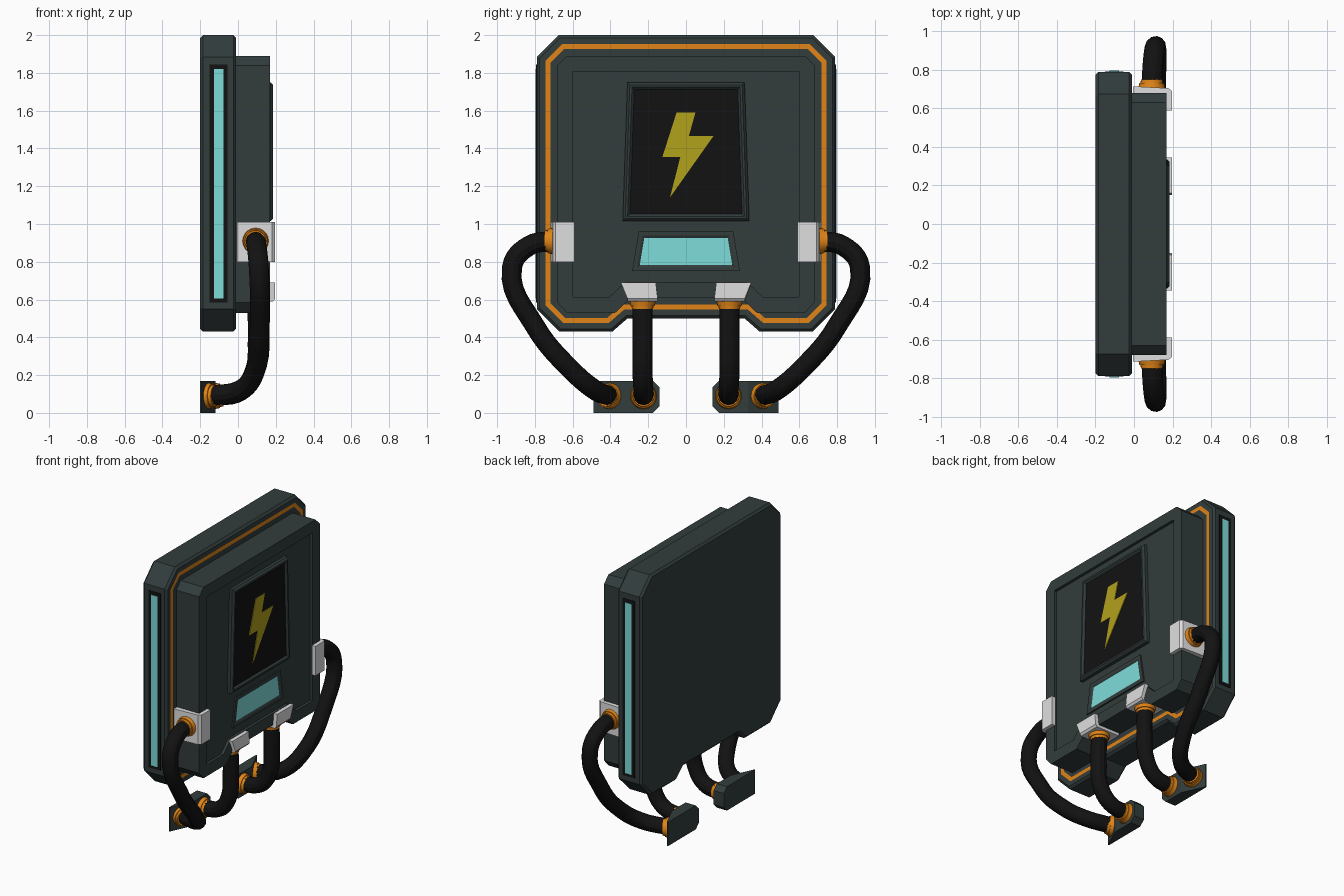
import bpy, bmesh
from mathutils import Vector

cube = bpy.data.objects.get("Cube")
if cube:
    bpy.data.objects.remove(cube)


def material(name, rgb):
    m = bpy.data.materials.new(name)
    m.use_nodes = True
    m.diffuse_color = (*rgb, 1)
    bsdf = next(n for n in m.node_tree.nodes if n.type == 'BSDF_PRINCIPLED')
    bsdf.inputs["Base Color"].default_value = (*rgb, 1)
    return m


SLATE = material("dark slate", (0.032, 0.045, 0.045))
BLACK = material("black", (0.006, 0.006, 0.006))
ORANGE = material("orange", (0.75, 0.23, 0.008))
CYAN = material("cyan", (0.21, 0.72, 0.70))
WHITE = material("light grey", (0.74, 0.74, 0.74))
YELLOW = material("yellow", (0.45, 0.36, 0.012))


def finish(bm, name, mats, mirror=False):
    mesh = bpy.data.meshes.new(name)
    bm.to_mesh(mesh)
    bm.free()
    for m in mats:
        mesh.materials.append(m)
    ob = bpy.data.objects.new(name, mesh)
    bpy.context.collection.objects.link(ob)
    if mirror:
        add_mirror(ob)
    return ob


def add_mirror(ob):
    mod = ob.modifiers.new("Mirror", 'MIRROR')
    mod.use_axis = (False, True, False)
    mod.use_mirror_merge = False


def prism(points, axis, lo, hi):
    """Extrude a 2D outline along an axis from lo to hi."""
    place = {'x': lambda a, b, d: (d, a, b),
             'y': lambda a, b, d: (a, d, b),
             'z': lambda a, b, d: (a, b, d)}[axis]
    bm = bmesh.new()
    rings = [[bm.verts.new(place(a, b, d)) for a, b in points] for d in (lo, hi)]
    for ring in rings:
        bm.faces.new(ring)
    n = len(points)
    for i in range(n):
        j = (i + 1) % n
        bm.faces.new((rings[0][i], rings[0][j], rings[1][j], rings[1][i]))
    bmesh.ops.recalc_face_normals(bm, faces=bm.faces)
    return bm


def end_face(bm, sign=1):
    bm.faces.ensure_lookup_table()
    return max(bm.faces, key=lambda f: sign * f.calc_center_median().x + f.normal.x * sign)


def inset(bm, face, width, depth=0.0):
    return bmesh.ops.inset_region(bm, faces=[face], thickness=width, depth=depth,
                                  use_even_offset=True, use_boundary=True)["faces"]


def sink(bm, face, depth):
    """Push a face straight in, leaving upright walls."""
    new = bmesh.ops.extrude_discrete_faces(bm, faces=[face])["faces"][0]
    bmesh.ops.translate(bm, verts=new.verts, vec=(-depth, 0, 0))
    return new


def symmetric(half):
    return half + [(-y, z) for y, z in reversed(half)]


# Back panel with bevelled rims and an orange line around the front
bm = prism(symmetric([(.31, .50), (.39, .43), (.67, .43), (.79, .55),
                      (.79, 1.885), (.675, 2.0)]), 'x', -.185, -.025)
inset(bm, end_face(bm, -1), .015, .015)
front = end_face(bm)
inset(bm, front, .015, .015)
inset(bm, front, .032)
for f in inset(bm, front, .026):
    f.material_index = 1
finish(bm, "back_panel", [SLATE, ORANGE])

# Front housing with a recessed face
bm = prism(symmetric([(.29, .61), (.375, .53), (.63, .53), (.68, .585),
                      (.68, 1.84), (.63, 1.89)]), 'x', -.012, .17)
front = end_face(bm)
inset(bm, front, .082)
sink(bm, front, .02)
finish(bm, "front_housing", [SLATE])

# Screen in a raised, bevelled frame
bm = prism(symmetric([(.335, 1.015), (.31, 1.75)]), 'x', .14, .172)
front = end_face(bm)
inset(bm, front, .013, .013)
inset(bm, front, .012)
inset(bm, front, .012, -.012)
front.material_index = 1
finish(bm, "screen", [SLATE, BLACK])

# Lightning symbol on the screen
bolt = [(-.05, 1.59), (.05, 1.59), (.015, 1.465), (.145, 1.465),
        (-.085, 1.14), (-.03, 1.355), (-.125, 1.355)]
finish(prism(bolt, 'x', .172, .177), "lightning_symbol", [YELLOW])

# Small lit window below the screen
bm = prism(symmetric([(.285, .75), (.25, .96)]), 'x', .14, .16)
front = end_face(bm)
inset(bm, front, .022)
inset(bm, front, .012, -.006)
front.material_index = 1
finish(bm, "lit_window", [SLATE, CYAN])

# Light strips on both sides of the back panel
for name, x0, x1, z0, z1, out, mat in (
        ("strip_frame", -.15, -.055, .585, 1.845, .793, BLACK),
        ("light_strip", -.127, -.078, .605, 1.82, .796, CYAN)):
    outline = [(x0, z0), (x1, z0), (x1, z1), (x0, z1)]
    finish(prism(outline, 'y', .785, out), name, [mat], True)

# Angled clamps wrapping the housing's sides
outline = [(-.005, .675), (-.005, .715), (.18, .705), (.197, .69),
           (.197, .59), (.168, .59), (.168, .675)]
finish(prism(outline, 'z', .80, 1.01), "side_clamp", [WHITE], True)

# Angled clamps wrapping the housing's lower edge, skewed outward at the top
outline = [(0, .615), (0, .59), (.185, .59), (.197, .605),
           (.197, .69), (.168, .69), (.168, .615)]
bm = prism(outline, 'y', .15, .31)
for v in bm.verts:
    if v.co.z > .65:
        v.co.y = .16 if v.co.y < .2 else .345
finish(bm, "lower_clamp", [WHITE], True)

# Wedge-shaped feet with cut inner corners
bm = prism([(-.2, .14), (-.12, .14), (-.12, .33), (-.192, .49), (-.2, .49)], 'z', 0, .17)
inner = [e for e in bm.edges if all(v.co.y < .15 for v in e.verts)
         and abs(e.verts[0].co.z - e.verts[1].co.z) < .01]
bmesh.ops.bevel(bm, geom=inner, offset=.035, segments=1, affect='EDGES')
finish(bm, "foot", [SLATE], True)


# Stepped collars where the hoses plug in
def collar(name, base, direction):
    d = Vector(direction).normalized()
    turn = d.to_track_quat('Z', 'Y').to_matrix().to_4x4()
    bm = bmesh.new()
    for radius, length in ((.07, .028), (.062, .045)):
        new = bmesh.ops.create_cone(bm, cap_ends=True, segments=20, radius1=radius,
                                    radius2=radius - .006, depth=length)["verts"]
        bmesh.ops.transform(bm, matrix=turn, verts=new)
        bmesh.ops.translate(bm, verts=new, vec=Vector(base) + d * length / 2)
    smooth(finish(bm, name, [ORANGE], True))


def smooth(ob):
    bpy.ops.object.select_all(action='DESELECT')
    ob.select_set(True)
    bpy.context.view_layer.objects.active = ob
    bpy.ops.object.shade_smooth_by_angle()


collar("side_collar", (.092, .705, .91), (0, 1, 0))
collar("lower_collar", (.1, .23, .595), (0, 0, -1))
collar("inner_foot_collar", (-.122, .225, .09), (1, 0, 0))
collar("outer_foot_collar", (-.16, .405, .09), (2, 1, 0))


# Bent hoses from the housing down to the feet
def hose(name, path):
    curve = bpy.data.curves.new(name, 'CURVE')
    curve.dimensions = '3D'
    curve.bevel_depth = .053
    curve.bevel_resolution = 4
    curve.resolution_u = 6
    curve.use_fill_caps = True
    spline = curve.splines.new('BEZIER')
    spline.bezier_points.add(len(path) - 1)
    for p, co in zip(spline.bezier_points, path):
        p.co = co
        p.handle_left_type = p.handle_right_type = 'AUTO'
    curve.materials.append(BLACK)
    ob = bpy.data.objects.new(name, curve)
    bpy.context.collection.objects.link(ob)
    bpy.ops.object.select_all(action='DESELECT')
    ob.select_set(True)
    bpy.context.view_layer.objects.active = ob
    bpy.ops.object.convert(target='MESH')
    ob = bpy.context.view_layer.objects.active
    smooth(ob)
    add_mirror(ob)


hose("side_hose", [(.092, .70, .91), (.098, .83, .885), (.11, .921, .77),
                   (.115, .80, .46), (.09, .60, .22), (.01, .48, .12), (-.15, .405, .09)])
hose("lower_hose", [(.1, .23, .59), (.105, .23, .40), (.085, .23, .21),
                    (.01, .225, .115), (-.13, .225, .09)])
